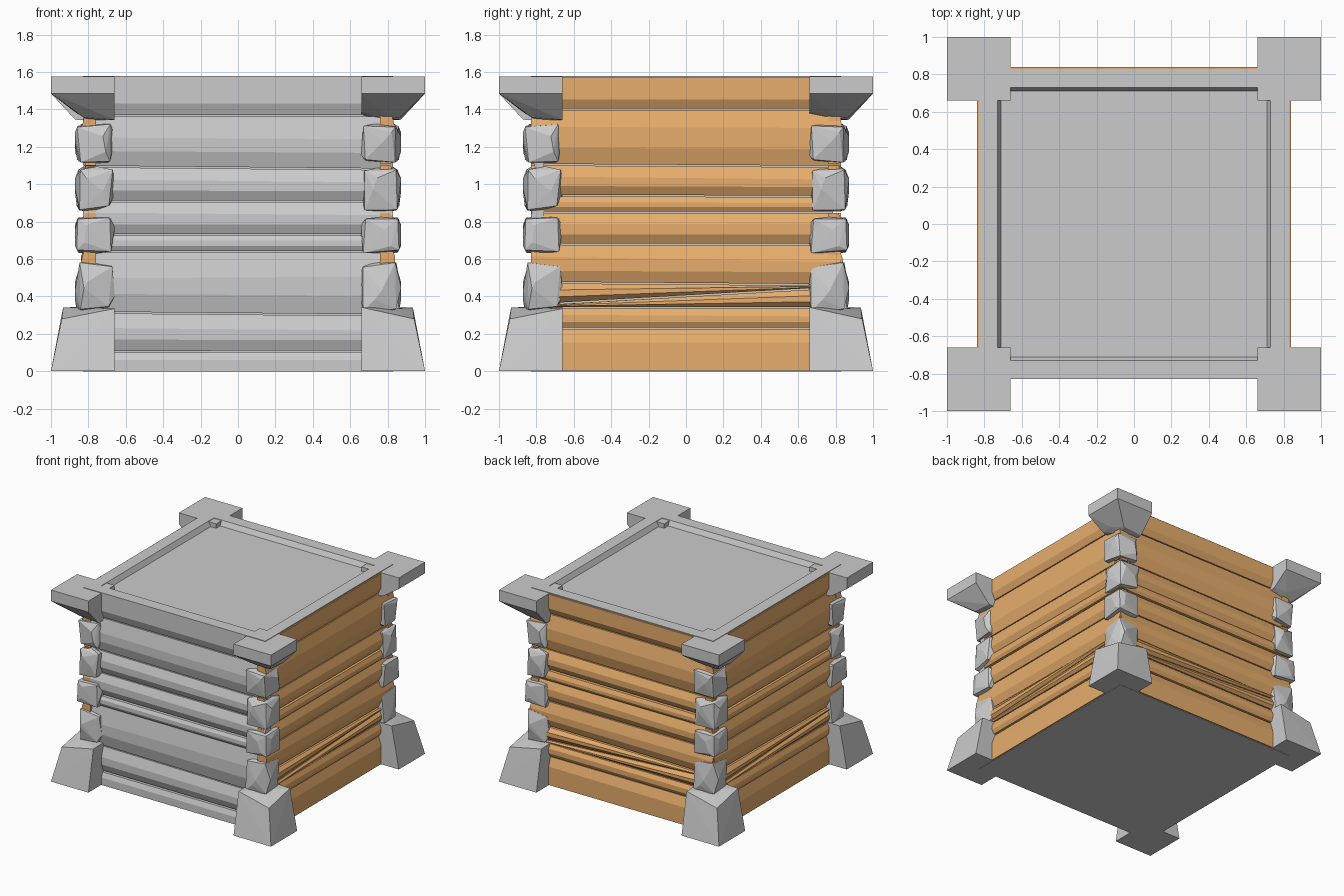
import bpy, bmesh, random
from math import pi
from mathutils import Vector, Matrix

if "Cube" in bpy.data.objects:
    bpy.data.objects.remove(bpy.data.objects["Cube"])

random.seed(4)
wood = bpy.data.materials.new("wood")
wood.diffuse_color = (0.8, 0.42, 0.15, 1)
wood.use_nodes = True
wood.node_tree.nodes["Principled BSDF"].inputs["Base Color"].default_value = wood.diffuse_color


def finish(bm, name, mat=None, turn=0):
    bmesh.ops.rotate(bm, verts=bm.verts, matrix=Matrix.Rotation(turn * pi / 2, 3, 'Z'))
    bmesh.ops.recalc_face_normals(bm, faces=bm.faces)
    me = bpy.data.meshes.new(name)
    bm.to_mesh(me)
    bm.free()
    ob = bpy.data.objects.new(name, me)
    bpy.context.collection.objects.link(ob)
    if mat:
        me.materials.append(mat)
    return ob


def box(name, half, z0, z1):
    bm = bmesh.new()
    bmesh.ops.create_cube(bm, size=1)
    for v in bm.verts:
        v.co = (v.co.x * 2 * half, v.co.y * 2 * half, z0 if v.co.z < 0 else z1)
    return bm


def hull(points, name, turn):
    bm = bmesh.new()
    for p in points:
        bm.verts.new(p)
    r = bmesh.ops.convex_hull(bm, input=bm.verts)
    junk = {g for g in r["geom_interior"] + r["geom_unused"] if isinstance(g, bmesh.types.BMVert)}
    bmesh.ops.delete(bm, geom=list(junk), context='VERTS')
    bmesh.ops.dissolve_limit(bm, angle_limit=0.01, verts=bm.verts, edges=bm.edges)
    return finish(bm, name, None, turn)


def plank_wall(name, seams, out, mat, turn):
    # stacked planks with a shallow bulge, each seam given as (left z, right z)
    bm = bmesh.new()
    last = len(seams) - 2
    for i, (a, b) in enumerate(zip(seams, seams[1:])):
        d = min(0.025, 0.15 * max(b[0] - a[0], b[1] - a[1]))
        low = 0 if i == 0 else 0.004
        top = 0 if i == last else 0.004
        ends = []
        for s, k in ((-1, 0), (1, 1)):
            z0, z1 = a[k] + low, b[k] - top
            h = z1 - z0
            mid = random.uniform(0.55, 0.7)
            prof = [(0.76, z0), (out - (0 if i == 0 else d), z0), (out, z0 + 0.3 * h),
                    (out, z0 + mid * h), (out - (0 if i == last else d), z1), (0.76, z1)]
            ends.append([bm.verts.new((s * 0.83, -y, z)) for y, z in prof])
        l, r = ends
        bm.faces.new(l)
        bm.faces.new(r[::-1])
        for j in range(6):
            n = (j + 1) % 6
            bm.faces.new((l[j], r[j], r[n], l[n]))
    return finish(bm, name, mat, turn)


# inner core and floor
finish(box("core", 0.785, 0.01, 1.53), "core")
finish(box("floor", 0.83, 0, 0.02), "floor")

# lid with sunken panel
bm = box("lid", 0.83, 1.525, 1.58)
bm.faces.ensure_lookup_table()
top = max(bm.faces, key=lambda f: f.calc_center_median().z)
bmesh.ops.inset_region(bm, faces=[top], thickness=0.14)
bmesh.ops.inset_region(bm, faces=[top], thickness=0.03)
bmesh.ops.translate(bm, verts=top.verts, vec=(0, 0, -0.04))
finish(bm, "lid")

# plank walls: grey front, three wooden sides
front = [(0.004, 0.004), (0.105, 0.107), (0.315, 0.30), (0.64, 0.64), (0.73, 0.73),
         (0.91, 0.91), (1.095, 1.08), (1.365, 1.365), (1.579, 1.579)]
side = [(0.004, 0.004), (0.23, 0.23), (0.34, 0.34), (0.355, 0.45), (0.475, 0.462),
        (0.68, 0.68), (0.85, 0.85), (0.94, 0.935), (1.105, 1.095), (1.4, 1.4), (1.572, 1.572)]
plank_wall("front_wall", front, 0.83, None, 0)
for t, n in ((1, "right"), (2, "back"), (3, "left")):
    plank_wall(n + "_wall", side, 0.84, wood, t)

# corner posts, modelled at the front right and turned to each corner
levels = [(0.31, 0.585), (0.63, 0.825), (0.855, 1.095), (1.11, 1.325)]
for t in range(4):
    # chipped foot
    hull([(x, -y, 0.002) for x in (0.66, 1) for y in (0.66, 1)] +
         [(0.66, -0.66, 0.345), (0.66, -0.935, 0.342), (0.935, -0.66, 0.335),
          (0.86, -0.945, 0.27), (0.942, -0.942, 0.28), (0.84, -0.84, 0.325)],
         "foot_%d" % t, t)
    # capital: square slab with a rough tapered underside
    hull([(x, -y, z) for x in (0.66, 1) for y in (0.66, 1) for z in (1.485, 1.576)] +
         [(0.66, -0.66, 1.34), (0.87, -0.66, 1.345), (0.66, -0.86, 1.39),
          (0.77, -0.87, 1.385), (0.87, -0.83, 1.36), (0.8, -0.8, 1.345)],
         "capital_%d" % t, t)
# rough stones, the same stack at every corner
for k, (z0, z1) in enumerate(levels):
    c = Vector((0.765, -0.765, (z0 + z1) / 2))
    h = (z1 - z0) / 2
    pts = []
    for x in (-1, 1):
        for y in (-1, 1):
            for z in (-1, 1):
                j = [random.uniform(0.72, 0.98) for _ in range(3)]
                pts.append(c + Vector((x * 0.1 * j[0], y * 0.1 * j[1], z * h * j[2])))
    for ax in range(3):
        for s in (-1, 1):
            for _ in range(2):
                d = Vector([random.uniform(-0.6, 0.6) for _ in range(3)])
                d[ax] = s
                pts.append(c + Vector((d.x * 0.107, d.y * 0.107, d.z * h)))
    for t in range(4):
        hull(pts, "stone_%d_%d" % (k, t), t)
